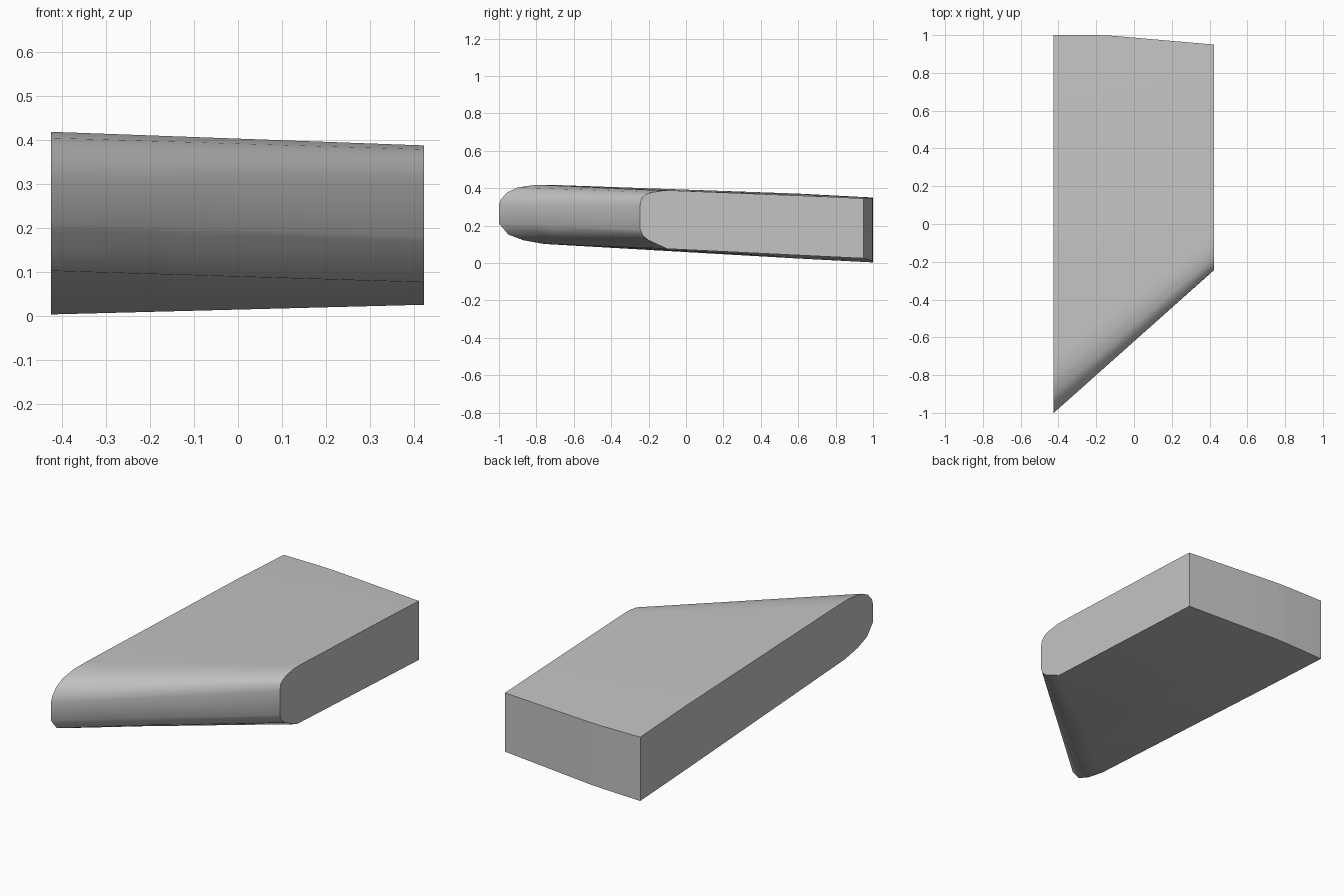
import bpy
import bmesh
import math

old = bpy.data.objects.get("Cube")
if old:
    bpy.data.objects.remove(old, do_unlink=True)

# Plain grey material
grey = bpy.data.materials.new("plain grey")
grey.use_nodes = True
colour = (0.55, 0.55, 0.55, 1)
grey.diffuse_color = colour
grey.node_tree.nodes["Principled BSDF"].inputs["Base Color"].default_value = colour

# Cross-sections (y, z) from the upper rear, round the nose, to the lower rear
wide_profile = [
    (1, 0.35), (0.6, 0.371), (-0.7, 0.417), (-0.8, 0.418), (-0.9, 0.404),
    (-0.955, 0.378), (-0.99, 0.34), (-1, 0.31), (-1, 0.212), (-0.95, 0.152),
    (-0.87, 0.122), (-0.76, 0.102), (0.6, 0.024), (1, 0.003)]
narrow_profile = [
    (0.95, 0.345), (0.74, 0.355), (-0.06, 0.387), (-0.12, 0.387), (-0.18, 0.378),
    (-0.215, 0.366), (-0.238, 0.345), (-0.245, 0.31), (-0.245, 0.18), (-0.232, 0.148),
    (-0.2, 0.122), (-0.1, 0.076), (0.74, 0.035), (0.95, 0.025)]

# Stations across the width, with the rear edge bending forward
LEFT_X, RIGHT_X = -0.425, 0.423
stations = [(LEFT_X, 1), (-0.2, 1), (-0.12, 0.997), (RIGHT_X, 0.95)]


def blend(a, b, t):
    return a + (b - a) * t


# Lofted tapering body
bm = bmesh.new()
rings = []
for x, rear in stations:
    t = (x - LEFT_X) / (RIGHT_X - LEFT_X)
    ring = []
    for i, (p, q) in enumerate(zip(wide_profile, narrow_profile)):
        at_rear = i in (0, len(wide_profile) - 1)
        y = rear if at_rear else blend(p[0], q[0], t)
        ring.append(bm.verts.new((x, y, blend(p[1], q[1], t))))
    rings.append(ring)

for a, b in zip(rings, rings[1:]):
    for i in range(len(a)):
        j = (i + 1) % len(a)
        bm.faces.new((a[i], a[j], b[j], b[i]))

# Flat end caps
bm.faces.new(rings[0])
bm.faces.new(rings[-1])
bmesh.ops.recalc_face_normals(bm, faces=bm.faces)

mesh = bpy.data.meshes.new("tapered_slab")
bm.to_mesh(mesh)
bm.free()
mesh.materials.append(grey)
slab = bpy.data.objects.new("tapered_slab", mesh)
bpy.context.collection.objects.link(slab)

# Smooth nose, crisp rear and end edges
bpy.ops.object.select_all(action="DESELECT")
slab.select_set(True)
bpy.context.view_layer.objects.active = slab
bpy.ops.object.shade_smooth_by_angle(angle=math.radians(45))
